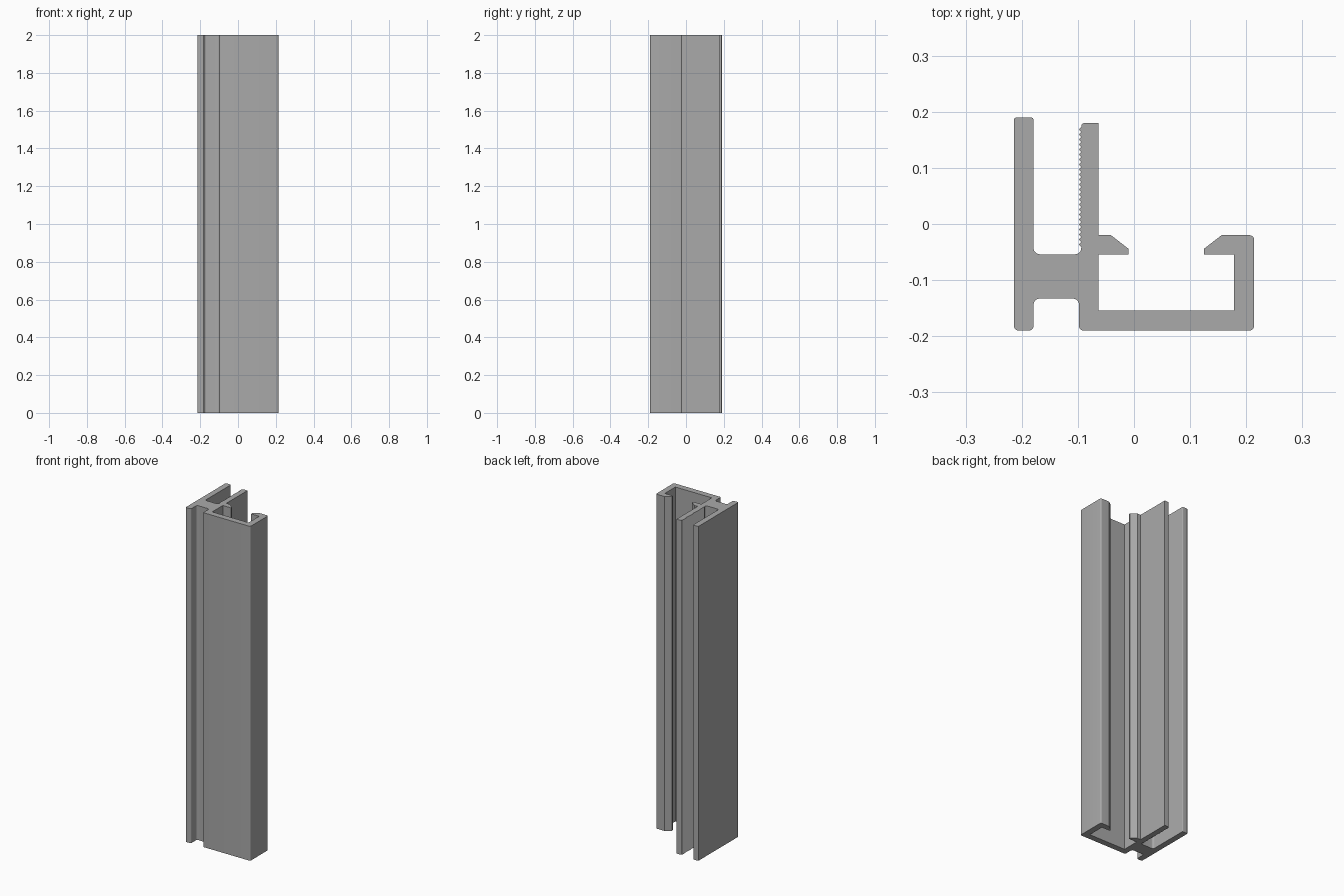
import bpy, bmesh
from math import tan, pi
from mathutils import Vector

if "Cube" in bpy.data.objects:
    bpy.data.objects.remove(bpy.data.objects["Cube"])

HEIGHT = 2.0
R, F = 0.008, 0.011      # outer corner rounding, inner fillet
TEETH = 24


def rounded(points, segments=5):
    """Replace each corner (x, y, radius) of a closed outline by an arc."""
    out = []
    n = len(points)
    for i, (x, y, r) in enumerate(points):
        p = Vector((x, y))
        if r == 0:
            out.append(p)
            continue
        a = (Vector(points[i - 1][:2]) - p).normalized()
        b = (Vector(points[(i + 1) % n][:2]) - p).normalized()
        d = r / tan(a.angle(b) / 2)
        centre = p + (a + b).normalized() * (r * r + d * d) ** 0.5
        start, end = p + a * d - centre, p + b * d - centre
        for k in range(segments + 1):
            out.append(centre + start.lerp(end, k / segments).normalized() * r)
    return out


# Serrated gripping face of the glazing slot
y0, y1 = -0.041, 0.173
pitch = (y1 - y0) / TEETH
serration = []
for i in range(TEETH):
    y = y0 + i * pitch
    serration += [(-0.094, y, 0), (-0.098, y + pitch / 2, 0)]
serration.append((-0.094, y1, 0))

# Cross-section outline
outline = [
    # tall outer flange and slot floor
    (-0.214, -0.190, R), (-0.214, 0.190, R * 0.6), (-0.179, 0.190, R * 0.6),
    (-0.179, -0.054, F), (-0.094, -0.054, F),
    *serration,
    # inner flange top and left snap hook
    (-0.094, 0.180, 0.006), (-0.063, 0.180, 0),
    (-0.063, -0.020, 0), (-0.041, -0.020, 0), (-0.010, -0.044, 0),
    (-0.010, -0.054, 0), (-0.063, -0.054, 0),
    # channel interior
    (-0.063, -0.154, 0), (0.178, -0.154, 0),
    # right snap hook and channel exterior
    (0.178, -0.054, 0), (0.125, -0.054, 0), (0.125, -0.044, 0),
    (0.156, -0.020, 0), (0.214, -0.020, R), (0.214, -0.190, R),
    # lower groove
    (-0.098, -0.190, R), (-0.098, -0.133, F), (-0.179, -0.133, F),
    (-0.179, -0.190, R),
]

# Extrude the section into the full-length profile
bm = bmesh.new()
base = bm.faces.new([bm.verts.new((p.x, p.y, 0)) for p in rounded(outline)])
ext = bmesh.ops.extrude_face_region(bm, geom=[base], use_keep_orig=True)
top = [v for v in ext["geom"] if isinstance(v, bmesh.types.BMVert)]
bmesh.ops.translate(bm, verts=top, vec=(0, 0, HEIGHT))
bmesh.ops.recalc_face_normals(bm, faces=bm.faces)
mesh = bpy.data.meshes.new("extruded_channel_profile")
bm.to_mesh(mesh)
bm.free()
profile = bpy.data.objects.new("extruded_channel_profile", mesh)
bpy.context.collection.objects.link(profile)

# Dark grey metal
metal = bpy.data.materials.new("dark_grey_metal")
metal.diffuse_color = (0.4, 0.4, 0.4, 1)
metal.use_nodes = True
metal.node_tree.nodes["Principled BSDF"].inputs["Base Color"].default_value = metal.diffuse_color
mesh.materials.append(metal)

# Smooth the fillets, keep the edges crisp
bpy.context.view_layer.objects.active = profile
profile.select_set(True)
bpy.ops.object.shade_smooth_by_angle(angle=pi / 6)
